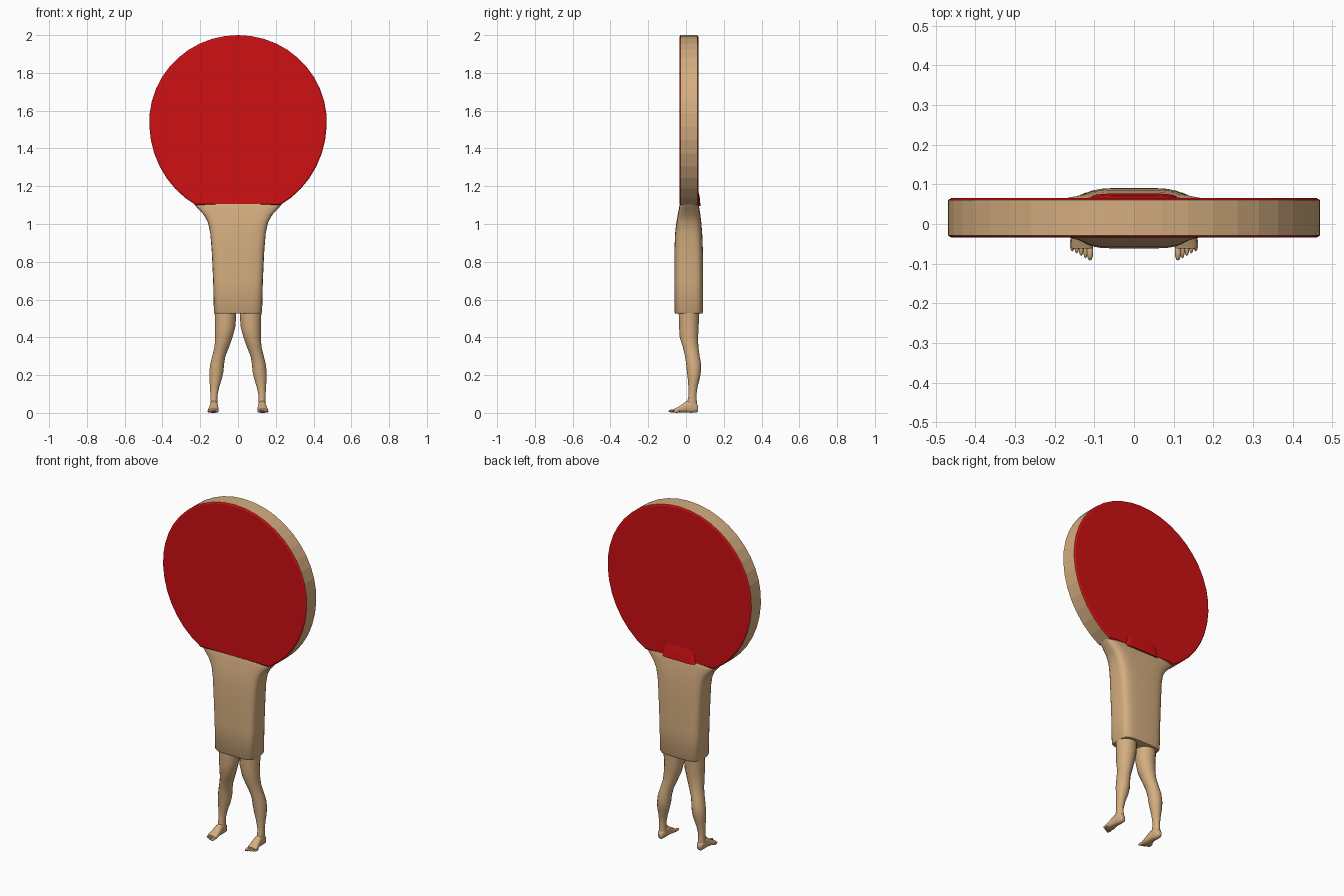
import bpy, bmesh, math
from mathutils import Matrix

if "Cube" in bpy.data.objects:
    bpy.data.objects.remove(bpy.data.objects["Cube"])


def material(name, rgb):
    m = bpy.data.materials.new(name)
    m.diffuse_color = (*rgb, 1)
    m.use_nodes = True
    m.node_tree.nodes["Principled BSDF"].inputs["Base Color"].default_value = m.diffuse_color
    return m


WOOD = material("light wood", (0.66, 0.42, 0.215))
RED = material("red rubber", (0.62, 0.005, 0.006))


def finish(bm, name, mats, smooth=None):
    bmesh.ops.recalc_face_normals(bm, faces=bm.faces[:])
    me = bpy.data.meshes.new(name)
    bm.to_mesh(me)
    bm.free()
    for m in mats:
        me.materials.append(m)
    ob = bpy.data.objects.new(name, me)
    bpy.context.collection.objects.link(ob)
    if smooth:
        bpy.ops.object.select_all(action='DESELECT')
        ob.select_set(True)
        bpy.context.view_layer.objects.active = ob
        bpy.ops.object.shade_smooth_by_angle(angle=math.radians(smooth))
    return ob


def bridge(bm, rings):
    """Skin a list of vertex rings and cap both ends."""
    n = len(rings[0])
    for a, b in zip(rings, rings[1:]):
        for i in range(n):
            j = (i + 1) % n
            bm.faces.new((a[i], a[j], b[j], b[i]))
    bm.faces.new(rings[0])
    bm.faces.new(rings[-1])


def loft(bm, sections, axis='z', power=2.0, sides=16, flip=1):
    """Sections are (t, u0, u1, v0, v1): along z with u=x, v=y, or along y with v=z."""
    rings = []
    for t, u0, u1, v0, v1 in sections:
        ring = []
        for k in range(sides):
            a = 2 * math.pi * (k + 0.5) / sides
            c, s = math.cos(a), math.sin(a)
            u = (u0 + u1) / 2 + (u1 - u0) / 2 * math.copysign(abs(c) ** (2 / power), c)
            v = (v0 + v1) / 2 + (v1 - v0) / 2 * math.copysign(abs(s) ** (2 / power), s)
            ring.append(bm.verts.new((flip * u, v, t) if axis == 'z' else (flip * u, t, v)))
        rings.append(ring)
    bridge(bm, rings)


# Blade: round with a longer lower half, cut straight above the handle
CZ, STEPS = 1.54, 36
START = -math.asin(0.88)


def blade_ring(bm, y, inset):
    ring = []
    for k in range(STEPS + 1):
        a = START + (math.pi - 2 * START) * k / STEPS
        s = math.sin(a)
        ring.append(bm.verts.new(((0.47 - inset) * math.cos(a), y,
                                  CZ + s * ((0.46 if s > 0 else 0.5) - inset))))
    return ring


bm = bmesh.new()
bridge(bm, [blade_ring(bm, y, i) for y, i in
            ((-0.034, 0.008), (-0.029, 0), (0.06, 0), (0.065, 0.008))])
bm.normal_update()
for f in bm.faces:
    f.material_index = 1 if abs(f.normal.y) > 0.3 else 0
finish(bm, "paddle_blade", [WOOD, RED])

# Red swelling where the rubber runs over the top of the handle at the back
bm = bmesh.new()
loft(bm, [(1.095, -0.11, 0.11, 0.03, 0.077), (1.14, -0.105, 0.105, 0.03, 0.073),
          (1.18, -0.09, 0.09, 0.03, 0.064)], power=5, sides=20)
finish(bm, "rubber_swelling", [RED], 35)

# Handle flaring into the blade
bm = bmesh.new()
loft(bm, [(0.525, -0.122, 0.122, -0.056, 0.086),
          (0.535, -0.128, 0.128, -0.062, 0.091),
          (0.70, -0.132, 0.132, -0.062, 0.091),
          (0.85, -0.139, 0.139, -0.062, 0.09),
          (0.95, -0.147, 0.147, -0.058, 0.086),
          (1.01, -0.160, 0.160, -0.051, 0.081),
          (1.05, -0.183, 0.183, -0.044, 0.076),
          (1.08, -0.212, 0.212, -0.038, 0.071),
          (1.102, -0.230, 0.230, -0.034, 0.067),
          (1.13, -0.210, 0.210, -0.024, 0.055)], power=4.5, sides=28)
finish(bm, "handle", [WOOD], 35)

# Legs, feet and toes
LEG = [(0.54, 0.008, 0.125, -0.04, 0.072), (0.46, 0.012, 0.122, -0.038, 0.068),
       (0.40, 0.028, 0.122, -0.034, 0.065), (0.35, 0.046, 0.125, -0.018, 0.066),
       (0.30, 0.066, 0.137, -0.006, 0.073), (0.26, 0.073, 0.147, 0.0, 0.08),
       (0.22, 0.076, 0.152, 0.004, 0.08), (0.18, 0.085, 0.152, 0.009, 0.073),
       (0.14, 0.098, 0.149, 0.012, 0.062), (0.09, 0.109, 0.146, 0.013, 0.055),
       (0.06, 0.108, 0.147, 0.006, 0.058), (0.03, 0.108, 0.147, 0.0, 0.06)]
FOOT = [(0.064, 0.116, 0.139, 0.010, 0.036), (0.055, 0.109, 0.146, 0.001, 0.052),
        (0.025, 0.107, 0.148, 0.0, 0.066), (0.0, 0.106, 0.149, 0.002, 0.062),
        (-0.025, 0.103, 0.155, 0.002, 0.042), (-0.05, 0.102, 0.160, 0.0, 0.027),
        (-0.062, 0.105, 0.157, 0.002, 0.022)]
for name, side in (("right", 1), ("left", -1)):
    bm = bmesh.new()
    loft(bm, LEG, flip=side)
    finish(bm, name + "_leg", [WOOD], 50)

    bm = bmesh.new()
    loft(bm, FOOT, axis='y', power=2.5, flip=side)
    for i in range(5):
        r = 0.0085 if i == 0 else 0.0062
        place = Matrix.Translation((side * (0.111 + 0.0112 * i), -0.070 + 0.005 * i, r + 0.002))
        bmesh.ops.create_uvsphere(bm, u_segments=10, v_segments=6, radius=1,
                                  matrix=place @ Matrix.Diagonal((r, 0.023 - 0.001 * i, r, 1)))
    finish(bm, name + "_foot", [WOOD], 50)
